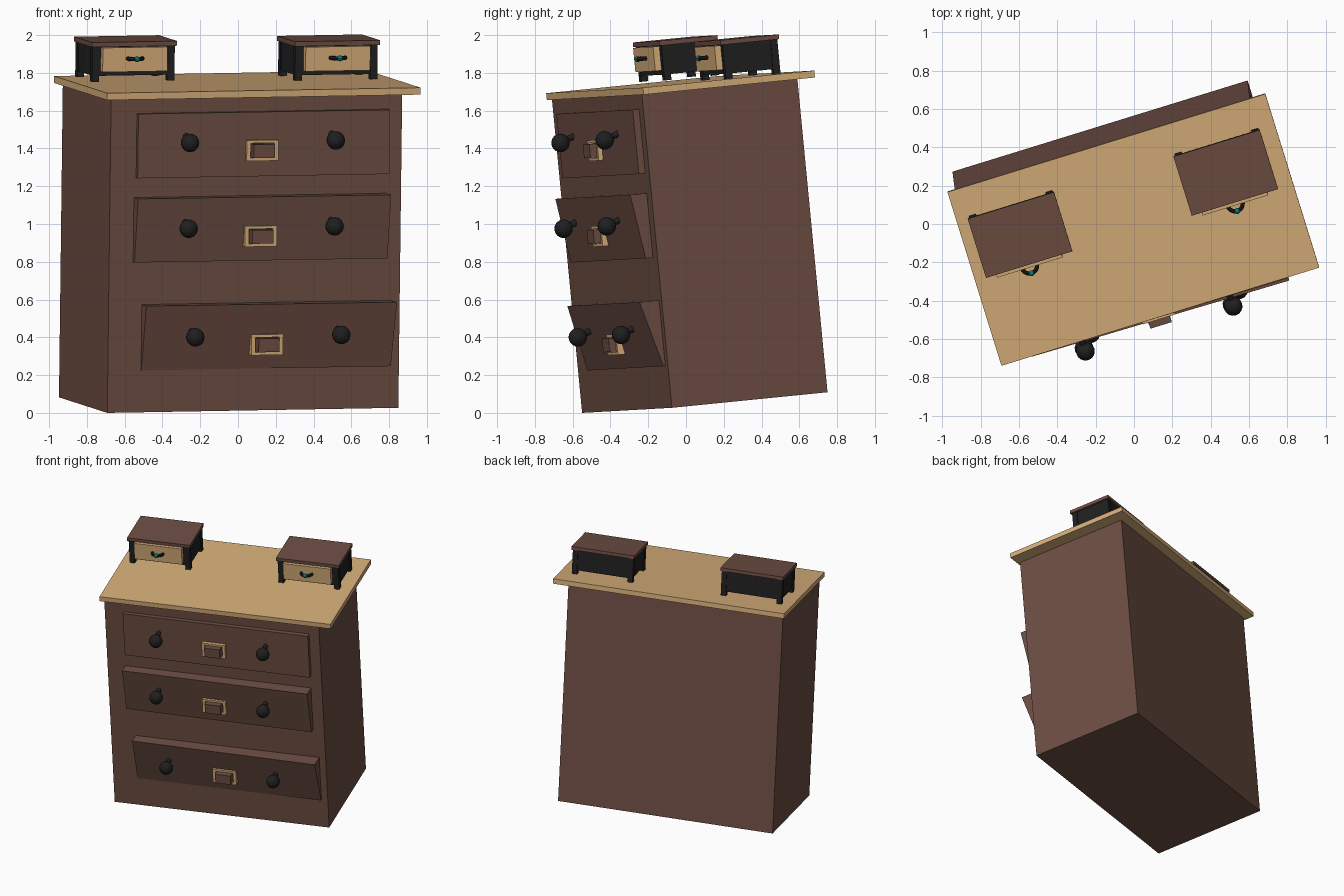
import bpy, bmesh, math
from mathutils import Vector, Matrix

if "Cube" in bpy.data.objects:
    bpy.data.objects.remove(bpy.data.objects["Cube"])

# Leaning frame of the dresser: origin at its front-left bottom corner
X = Vector((1.541, 0.476, 0.027)).normalized()
Y = Vector((-0.257, 0.82, 0.082))
Y = (Y - X * Y.dot(X)).normalized()
Z = X.cross(Y)
FRAME = Matrix((X, Y, Z)).transposed().to_4x4()
FRAME.translation = (-0.692, -0.55, 0.0)


def material(name, color):
    m = bpy.data.materials.new(name)
    m.diffuse_color = (*color, 1)
    m.use_nodes = True
    m.node_tree.nodes["Principled BSDF"].inputs["Base Color"].default_value = m.diffuse_color
    return m


BROWN = material("brown_wood", (0.15, 0.075, 0.055))
TAN = material("tan_wood", (0.67, 0.42, 0.19))
BLACK = material("black_paint", (0.014, 0.014, 0.014))
TEAL = material("teal_stone", (0.0, 0.22, 0.22))


def finish(name, bm, mat, smooth=False):
    bmesh.ops.recalc_face_normals(bm, faces=bm.faces)
    mesh = bpy.data.meshes.new(name)
    for f in bm.faces:
        f.smooth = smooth
    bm.to_mesh(mesh)
    bm.free()
    mesh.materials.append(mat)
    ob = bpy.data.objects.new(name, mesh)
    ob.matrix_world = FRAME
    bpy.context.collection.objects.link(ob)
    return ob


def add_box(bm, lo, hi):
    lo, hi = Vector(lo), Vector(hi)
    m = Matrix.Translation((lo + hi) / 2) @ Matrix.Diagonal((*(hi - lo), 1))
    return bmesh.ops.create_cube(bm, size=1, matrix=m)["verts"]


def box(name, mat, *ranges):
    bm = bmesh.new()
    for lo, hi in ranges:
        add_box(bm, lo, hi)
    return finish(name, bm, mat)


def ball(name, mat, c, r, seg=16):
    bm = bmesh.new()
    bmesh.ops.create_uvsphere(bm, u_segments=seg, v_segments=seg // 2 + 2,
                              radius=r, matrix=Matrix.Translation(c))
    return finish(name, bm, mat)


def rod(name, mat, a, b, r):
    a, b = Vector(a), Vector(b)
    d = b - a
    m = Matrix.Translation((a + b) / 2) @ d.to_track_quat('Z', 'Y').to_matrix().to_4x4()
    bm = bmesh.new()
    bmesh.ops.create_cone(bm, cap_ends=True, segments=12, radius1=r, radius2=r,
                          depth=d.length, matrix=m)
    return finish(name, bm, mat)


# Carcass and overhanging top
box("carcass", BROWN, ((0, 0, 0), (1.613, 0.866, 1.668)))
box("table_top", TAN, ((-0.028, -0.02, 1.666), (1.709, 0.934, 1.703)))


def drawer(n, x0, x1, z0, z1, top, bottom, knob_mid, knob_z):
    """Wedge front; top and bottom give left and right protrusion."""
    bm = bmesh.new()
    for v in add_box(bm, (x0, -1, z0), (x1, 0.02, z1)):
        if v.co.y < -0.5:
            pair = top if v.co.z > (z0 + z1) / 2 else bottom
            v.co.y = -pair[1 if v.co.x > (x0 + x1) / 2 else 0]
    finish(f"drawer_front_{n}", bm, BROWN)

    def face_y(x, z):
        t, u = (x - x0) / (x1 - x0), (z - z0) / (z1 - z0)
        lo = bottom[0] + t * (bottom[1] - bottom[0])
        hi = top[0] + t * (top[1] - top[0])
        return -(lo + u * (hi - lo))

    # Round knobs on short stems
    for side, x in (("left", knob_mid - 0.403), ("right", knob_mid + 0.403)):
        y = face_y(x, knob_z)
        c = Vector((x, y - 0.073, knob_z))
        ball(f"knob_{side}_{n}", BLACK, c, 0.049)
        rod(f"knob_stem_{side}_{n}", BLACK, c, c + Vector((0, 0.08, 0.03)), 0.017)

    # Framed plate with a raised block
    cx, cz = knob_mid + 0.014, knob_z - 0.052
    y = face_y(cx, cz)
    w, h, b, d = 0.088, 0.055, 0.022, 0.025
    box(f"plate_frame_{n}", TAN,
        ((cx - w, y - d, cz - h), (cx - w + b, y + 0.02, cz + h)),
        ((cx + w - b, y - d, cz - h), (cx + w, y + 0.02, cz + h)),
        ((cx - w + b, y - d, cz + h - b * 0.7), (cx + w - b, y + 0.02, cz + h)),
        ((cx - w + b, y - d, cz - h), (cx + w - b, y + 0.02, cz - h + b * 0.7)))
    box(f"plate_block_{n}", BROWN,
        ((cx - 0.058, y - 0.06, cz - 0.036), (cx + 0.058, y + 0.02, cz + 0.036)))


drawer(1, 0.144, 1.537, 1.248, 1.590, (0.028, 0.035), (0.028, 0.035), 0.812, 1.439)
drawer(2, 0.133, 1.530, 0.800, 1.143, (0.075, 0.092), (0.025, 0.040), 0.802, 0.985)
drawer(3, 0.184, 1.565, 0.223, 0.573, (0.082, 0.108), (0.005, 0.010), 0.848, 0.406)


def small_box(tag, dx, dy, dz):
    """Little one-drawer chest standing on the top."""
    def P(x, y, z):
        return (x + dx, y + dy, z + dz)

    x0, x1, y0, y1 = 0.042, 0.498, 0.478, 0.782
    box(f"chest_lid_{tag}", BROWN, (P(0.035, 0.465, 1.900), P(0.507, 0.79, 1.925)))
    box(f"chest_body_{tag}", BLACK,
        (P(x0 + 0.006, y0 + 0.006, 1.745), P(x1 - 0.006, y1 - 0.006, 1.901)))
    # Corner posts that end in feet
    p = 0.038
    box(f"chest_posts_{tag}", BLACK,
        *[(P(x, y, 1.714), P(x + p, y + p, 1.901))
          for x in (x0, x1 - p) for y in (y0, y1 - p)])
    box(f"chest_drawer_{tag}", TAN, (P(0.09, 0.447, 1.768), P(0.448, 0.52, 1.897)))
    # Bowed handle with a stone in the middle
    bm = bmesh.new()
    n, sides, R, r = 12, 8, 0.040, 0.011
    rings = []
    for i in range(n + 1):
        a = math.pi * i / n
        out = Vector((math.cos(a), -math.sin(a), 0))
        c = Vector(P(0.268, 0.450, 1.838)) + out * R
        rings.append([bm.verts.new(c + out * r * math.cos(t) + Vector((0, 0, r * math.sin(t))))
                      for t in [2 * math.pi * k / sides for k in range(sides)]])
    for a, b in zip(rings, rings[1:]):
        for k in range(sides):
            bm.faces.new((a[k], a[k - 1], b[k - 1], b[k]))
    bm.faces.new(rings[0])
    bm.faces.new(rings[-1])
    finish(f"chest_handle_{tag}", bm, BLACK)
    ball(f"handle_stone_{tag}", TEAL, P(0.268, 0.450 - R, 1.838), 0.016, 10)


small_box("left", 0, 0, 0)
small_box("right", 1.122, -0.008, -0.014)
